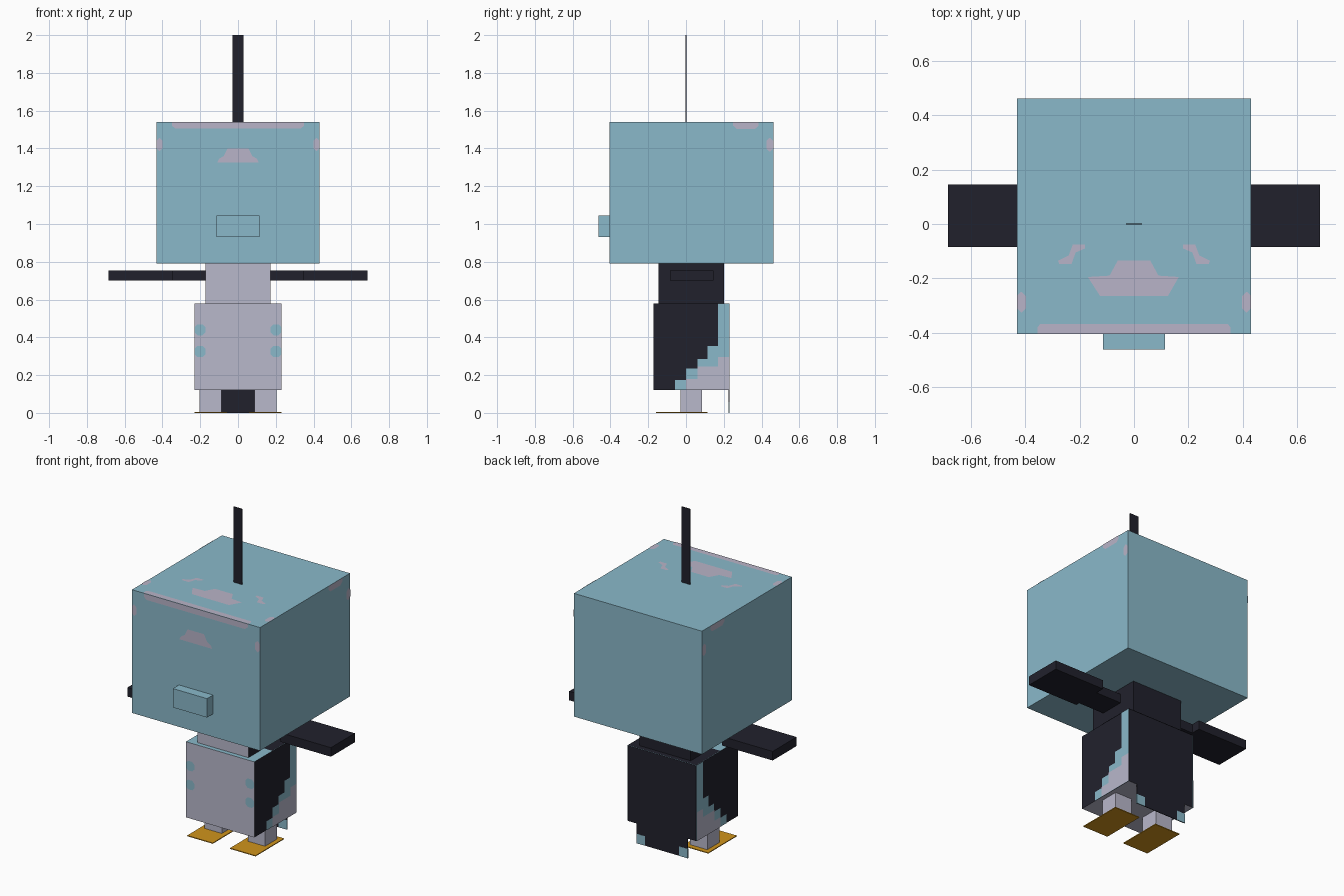
import bpy
import bmesh
from mathutils import Vector

cube = bpy.data.objects.get("Cube")
if cube:
    bpy.data.objects.remove(cube, do_unlink=True)


def material(name, rgb):
    linear = [((c / 255 + 0.055) / 1.055) ** 2.4 for c in rgb] + [1]
    m = bpy.data.materials.new(name)
    m.use_nodes = True
    m.diffuse_color = linear
    m.node_tree.nodes["Principled BSDF"].inputs["Base Color"].default_value = linear
    return m


BLUE = material("pale_blue", (138, 185, 202))
LILAC = material("lilac_grey", (185, 184, 203))
PINK = material("dusty_pink", (185, 180, 200))
DARK = material("dark_navy", (33, 33, 44))
ORANGE = material("foot_orange", (208, 148, 28))
DIRECTIONS = {"front": (0, -1, 0), "back": (0, 1, 0), "left": (1, 0, 0),
              "right": (-1, 0, 0), "top": (0, 0, 1), "bottom": (0, 0, -1)}


def finish(name, bm, mats):
    mesh = bpy.data.meshes.new(name)
    bm.to_mesh(mesh)
    bm.free()
    for m in mats:
        mesh.materials.append(m)
    obj = bpy.data.objects.new(name, mesh)
    bpy.context.collection.objects.link(obj)
    return obj


def box(name, x, y, z, mat, **sides):
    """Box from axis ranges; sides recolours faces by direction."""
    bm = bmesh.new()
    bmesh.ops.create_cube(bm, size=1)
    for v in bm.verts:
        v.co = [(a + b) / 2 + c * (b - a) for (a, b), c in zip((x, y, z), v.co)]
    bm.normal_update()
    mats = [mat]
    for side, m in sides.items():
        mats.append(m)
        for f in bm.faces:
            if f.normal.dot(Vector(DIRECTIONS[side])) > 0.9:
                f.material_index = len(mats) - 1
    return finish(name, bm, mats)


def plate(name, side, level, points, mat, mirror=1):
    """Flat painted patch on one side of the model."""
    bm = bmesh.new()
    corners = []
    for u, v in points:
        co = {"front": (u * mirror, level, v), "top": (u * mirror, v, level),
              "left": (level, u, v), "right": (level, u, v)}[side]
        corners.append(bm.verts.new(co))
    face = bm.faces.new(corners)
    face.normal_update()
    if face.normal.dot(Vector(DIRECTIONS[side])) < 0:
        face.normal_flip()
    return finish(name, bm, [mat])


def rounded(u0, u1, v0, v1, c=0.015):
    """Octagonal patch outline."""
    return [(u0 + c, v0), (u1 - c, v0), (u1, v0 + c), (u1, v1 - c),
            (u1 - c, v1), (u0 + c, v1), (u0, v1 - c), (u0, v0 + c)]


# Main blocks
box("head", (-.431, .431), (-.404, .462), (.79, 1.54), BLUE)
box("snout", (-.115, .115), (-.462, -.404), (.93, 1.045), BLUE)
box("neck", (-.172, .172), (-.145, .2), (.58, .8), DARK, front=LILAC)
box("body", (-.23, .23), (-.172, .23), (.12, .58), DARK,
    front=LILAC, bottom=LILAC, top=BLUE)
box("head_stalk", (-.029, .029), (-.002, .002), (1.5, 2), DARK)
box("tail", (-.172, .172), (.226, .23), (0, .12), DARK)
plate("body_top_back", "top", .582, [(-.23, 0), (.23, 0), (.23, .23), (-.23, .23)], DARK)

# Head markings on the front and top
plate("brow_band", "front", -.406,
      [(-.35, 1.54), (-.35, 1.52), (-.33, 1.505), (.33, 1.505), (.35, 1.52), (.35, 1.54)], PINK)
plate("brow_mark", "front", -.406,
      [(-.11, 1.325), (.11, 1.325), (.1, 1.345), (.075, 1.36), (.055, 1.4),
       (-.055, 1.4), (-.075, 1.36), (-.1, 1.345)], PINK)
plate("crown_band", "top", 1.542,
      [(-.355, -.404), (.355, -.404), (.355, -.38), (.345, -.368),
       (-.345, -.368), (-.355, -.38)], PINK)
plate("crown_mark", "top", 1.542,
      [(-.06, -.135), (.06, -.135), (.09, -.19), (.165, -.195), (.125, -.265),
       (-.125, -.265), (-.17, -.195), (-.09, -.19)], PINK)

# Staircase outlines on the body flanks
flank_blue = [(.23, .58), (.17, .58), (.17, .355), (.115, .355), (.115, .285),
              (.06, .285), (.06, .235), (0, .235), (0, .175), (-.058, .175),
              (-.058, .12), (.23, .12)]
flank_lilac = [(.23, .295), (.17, .295), (.17, .245), (.06, .245), (.06, .18),
               (0, .18), (0, .12), (.23, .12)]

# Mirrored parts
for s, side in ((1, "left"), (-1, "right")):
    def span(a, b):
        return tuple(sorted((a * s, b * s)))

    box(side + "_wing_root", span(.172, .345), (-.06, .09), (.7, .755), DARK)
    box(side + "_wing", span(.345, .685), (-.085, .145), (.7, .755), DARK)
    box(side + "_leg", span(.088, .203), (-.03, .085), (.004, .12), LILAC)
    box(side + "_foot", span(.058, .23), (-.16, .115), (0, .005), ORANGE)
    box(side + "_tail_tip", span(.115, .173), (.225, .231), (0, .058), BLUE)

    plate(side + "_temple_front", "front", -.406, rounded(.4, .431, 1.385, 1.455), PINK, s)
    plate(side + "_temple_top", "top", 1.542, rounded(.398, .431, -.325, -.25), PINK, s)
    plate(side + "_crown_fleck", "top", 1.542,
          [(.18, -.075), (.225, -.075), (.24, -.115), (.28, -.135), (.275, -.147),
           (.23, -.147), (.215, -.105), (.18, -.09)], PINK, s)
    plate(side + "_head_band", side, .433 * s,
          [(.25, 1.54), (.25, 1.52), (.27, 1.503), (.365, 1.503), (.385, 1.52), (.385, 1.54)], PINK)
    plate(side + "_head_spot", side, .433 * s, rounded(.425, .462, 1.385, 1.455), PINK)

    plate(side + "_flank_blue", side, .232 * s, flank_blue, BLUE)
    plate(side + "_flank_lilac", side, .234 * s, flank_lilac, LILAC)
    for name, z in (("upper", .44), ("lower", .325)):
        plate(f"{side}_{name}_belly_spot", "front", -.174,
              rounded(.172, .23, z - .029, z + .029), BLUE, s)
